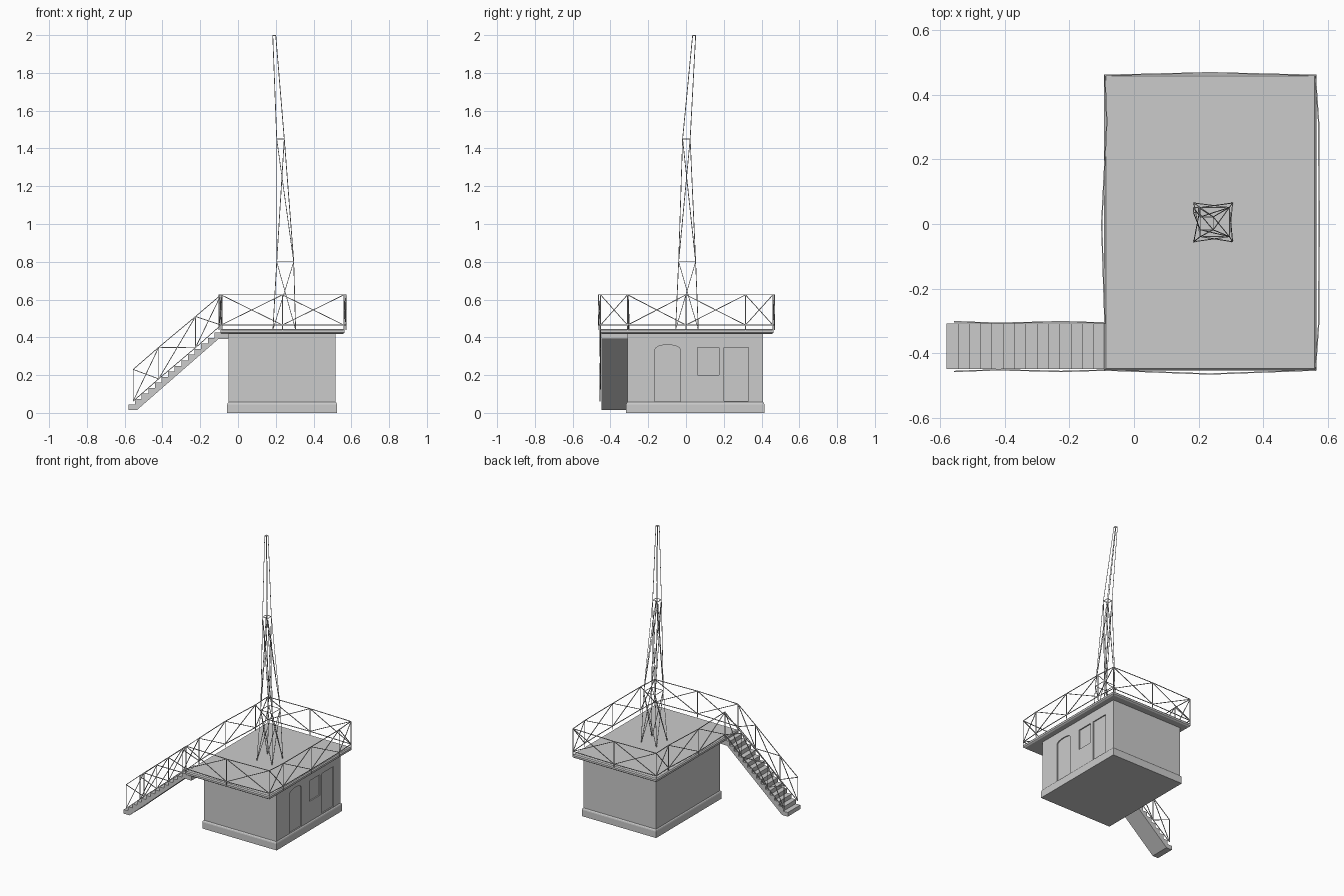
import bpy, bmesh, math
from mathutils import Vector, Matrix

if "Cube" in bpy.data.objects:
    bpy.data.objects.remove(bpy.data.objects["Cube"])


def finish(name, bm):
    bmesh.ops.recalc_face_normals(bm, faces=bm.faces[:])
    me = bpy.data.meshes.new(name)
    bm.to_mesh(me)
    bm.free()
    ob = bpy.data.objects.new(name, me)
    bpy.context.collection.objects.link(ob)
    return ob


def rings(name, x0, x1, y0, y1, profile):
    """Stacked rectangular rings; profile = [(outward offset, z), ...]."""
    bm = bmesh.new()
    loops = []
    for o, z in profile:
        loops.append([bm.verts.new(p) for p in (
            (x0 - o, y0 - o, z), (x1 + o, y0 - o, z), (x1 + o, y1 + o, z), (x0 - o, y1 + o, z))])
    for a, b in zip(loops, loops[1:]):
        for i in range(4):
            j = (i + 1) % 4
            bm.faces.new((a[i], a[j], b[j], b[i]))
    bm.faces.new(loops[0])
    bm.faces.new(loops[-1])
    return finish(name, bm)


def prism(name, pts, vec):
    """Polygon extruded along vec."""
    bm = bmesh.new()
    f = bm.faces.new([bm.verts.new(p) for p in pts])
    res = bmesh.ops.extrude_face_region(bm, geom=[f])
    bmesh.ops.translate(bm, vec=vec, verts=[v for v in res["geom"] if isinstance(v, bmesh.types.BMVert)])
    return finish(name, bm)


def bars(name, segments, r):
    """Thin square bars, one per (start, end) pair."""
    bm = bmesh.new()
    for a, b in segments:
        a, b = Vector(a), Vector(b)
        d = b - a
        m = Matrix.Translation((a + b) / 2) @ d.to_track_quat('Z', 'Y').to_matrix().to_4x4() \
            @ Matrix.Rotation(math.pi / 4, 4, 'Z')
        bmesh.ops.create_cone(bm, cap_ends=True, segments=4, radius1=r, radius2=r, depth=d.length, matrix=m)
    return finish(name, bm)


def fence(posts):
    """Posts, two rails and crossed braces along a list of (low, high) points."""
    segs = list(posts)
    for (a0, a1), (b0, b1) in zip(posts, posts[1:]):
        segs += [(a0, b0), (a1, b1), (a0, b1), (a1, b0)]
    return segs


# Walls with a flared plinth
walls = rings("walls", -0.05, 0.517, -0.31, 0.408,
              [(0.007, 0), (0.007, 0.045), (0.005, 0.052), (0, 0.058), (0, 0.425)])

# Recessed door and window panels in the right wall
arch = [(-0.165, 0.06), (-0.03, 0.06)]
for i in range(9):
    t = math.pi * i / 8
    arch.append((-0.0975 + 0.0675 * math.cos(t), 0.335 + 0.025 * math.sin(t)))


def rect(y0, y1, z0, z1):
    return [(y0, z0), (y1, z0), (y1, z1), (y0, z1)]


for nm, shape in (("arched_door", arch), ("window", rect(0.06, 0.175, 0.2, 0.345)),
                  ("plain_door", rect(0.2, 0.33, 0.062, 0.345))):
    cutter = prism(nm + "_cutter", [(0.509, y, z) for y, z in shape], (0.05, 0, 0))
    cutter.hide_render = True
    cutter.hide_set(True)
    mod = walls.modifiers.new(nm, 'BOOLEAN')
    mod.operation = 'DIFFERENCE'
    mod.solver = 'EXACT'
    mod.object = cutter

# Overhanging flat roof with a lip
rings("roof", -0.09, 0.561, -0.45, 0.46,
      [(-0.006, 0.418), (0, 0.422), (0.003, 0.425), (0.003, 0.438), (-0.003, 0.445)])

# Sawtooth staircase with sloped underside
N = 14
X0, X1, Z0, Z1 = -0.58, -0.09, 0.015, 0.425
run, rise = (X1 - X0) / N, (Z1 - Z0) / N
profile = []
for i in range(N):
    profile += [(X0 + i * run, Z0 + i * rise), (X0 + i * run, Z0 + (i + 1) * rise)]
profile += [(X1, Z1), (-0.05, Z1), (-0.05, 0.39), (-0.105, 0.39), (-0.535, 0.015)]
prism("staircase", [(x, -0.448, z) for x, z in profile], (0, 0.14, 0))

# Roof railing, bowing slightly outward at the middle posts
LO, HI = 0.465, 0.625


def roof_fence(points):
    # short legs tie each post to the roof
    return fence([((x, y, LO), (x, y, HI)) for x, y in points]) + \
        [((x, y, 0.44), (x, y, LO)) for x, y in points]


L, R, F, B = -0.09, 0.561, -0.452, 0.46
bars("front_railing", roof_fence([(L, F), (0.235, F - 0.012), (R, F)]), 0.0028)
bars("back_railing", roof_fence([(L, B), (0.235, B + 0.008), (R, B)]), 0.0028)
bars("right_railing", roof_fence([(R, F), (R + 0.01, -0.31), (R + 0.012, 0), (R + 0.01, 0.315), (R, B)]), 0.0028)
bars("left_railing", roof_fence([(L, -0.308), (L - 0.01, 0), (L + 0.006, 0.315), (L, B)]), 0.0028)

# Stair railings on both sides
for nm, y, s in (("outer", -0.452, -1), ("inner", -0.306, 1)):
    stations = [(-0.555, 0.062, 0.23, 0.004), (-0.42, 0.18, 0.347, -0.001),
                (-0.225, 0.345, 0.51, 0.004), (-0.09, LO, HI, 0)]
    posts = [((x, y + s * o, a), (x, y + s * o, b)) for x, a, b, o in stations]
    bars(nm + "_stair_railing", fence(posts), 0.0028)

# Leaning lattice mast: centre x, centre y, half width, height
levels = [(0.245, 0.005, 0.06, 0.44), (0.25, 0.006, 0.045, 0.8),
          (0.225, 0.002, 0.02, 1.45), (0.192, 0.043, 0.008, 1.998)]
corners = [[(cx + sx * h, cy + sy * h, z) for sx, sy in ((-1, -1), (1, -1), (1, 1), (-1, 1))]
           for cx, cy, h, z in levels]
segs = []
for k, ring in enumerate(corners):
    for i in range(4):
        j = (i + 1) % 4
        if k > 0:
            segs += [(ring[i], ring[j]), (corners[k - 1][i], ring[i])]
        if k in (1, 2):
            segs += [(corners[k - 1][i], ring[j]), (corners[k - 1][j], ring[i])]
bars("lattice_mast", segs, 0.002)
